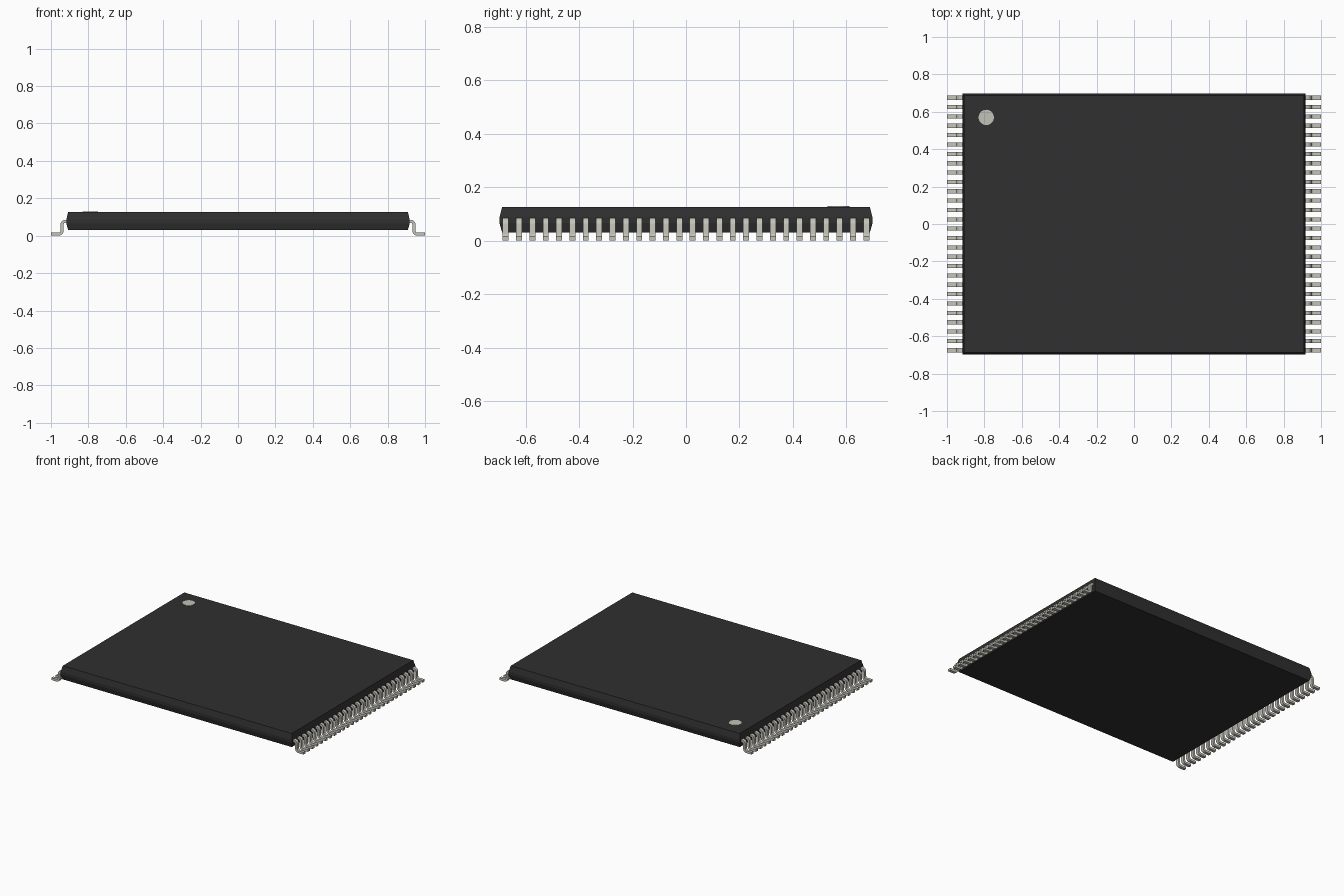
import bpy, bmesh, math
from mathutils import Vector

cube = bpy.data.objects.get("Cube")
if cube:
    bpy.data.objects.remove(cube, do_unlink=True)


def material(name, rgb):
    m = bpy.data.materials.new(name)
    m.use_nodes = True
    m.diffuse_color = (*rgb, 1)
    m.node_tree.nodes["Principled BSDF"].inputs["Base Color"].default_value = (*rgb, 1)
    return m


BLACK = material("black plastic", (0.030, 0.029, 0.029))
METAL = material("tinned metal", (0.56, 0.55, 0.49))
MARK = material("marker grey", (0.55, 0.54, 0.48))


def make_object(name, bm, mat):
    bmesh.ops.recalc_face_normals(bm, faces=bm.faces[:])
    mesh = bpy.data.meshes.new(name)
    bm.to_mesh(mesh)
    bm.free()
    mesh.materials.append(mat)
    obj = bpy.data.objects.new(name, mesh)
    bpy.context.collection.objects.link(obj)
    return obj


def loft(rings):
    """Closed solid through a list of equal-length point rings."""
    bm = bmesh.new()
    loops = [[bm.verts.new(p) for p in ring] for ring in rings]
    n = len(loops[0])
    for a, b in zip(loops, loops[1:]):
        for i in range(n):
            j = (i + 1) % n
            bm.faces.new((a[i], a[j], b[j], b[i]))
    bm.faces.new(loops[0])
    bm.faces.new(loops[-1])
    return bm


# Moulded package: drafted top and bottom halves meeting at a straight waist
def rectangle(hx, hy, z):
    return [(-hx, -hy, z), (hx, -hy, z), (hx, hy, z), (-hx, hy, z)]


make_object("package_body", loft([
    rectangle(0.908, 0.688, 0.030),
    rectangle(0.918, 0.698, 0.066),
    rectangle(0.918, 0.698, 0.086),
    rectangle(0.908, 0.688, 0.127)]), BLACK)

# Pin one marker: thin disc on the top face
bm = bmesh.new()
bmesh.ops.create_cone(bm, cap_ends=True, segments=32, radius1=0.041,
                      radius2=0.041, depth=0.004)
bmesh.ops.translate(bm, verts=bm.verts, vec=(-0.79, 0.57, 0.127))
make_object("pin_one_marker", bm, MARK)

# Gull-wing lead: centreline with two rounded bends, as (x, z, direction)
PINS, PITCH, WIDTH, THICK = 28, 0.05, 0.022, 0.016
UP_Z, LEG_X, BEND, STEPS = 0.077, 0.941, 0.018, 5
path = [(0.90, UP_Z, 0)]
for i in range(STEPS + 1):
    a = math.pi / 2 * i / STEPS
    path.append((LEG_X - BEND + BEND * math.sin(a),
                 UP_Z - BEND + BEND * math.cos(a), -a))
for i in range(STEPS + 1):
    a = math.pi / 2 * (1 - i / STEPS)
    path.append((LEG_X + BEND - BEND * math.sin(a),
                 THICK / 2 + BEND - BEND * math.cos(a), -a))
path.append((1.0, THICK / 2, 0))

first_y = -PITCH * (PINS - 1) / 2
rings = []
for x, z, angle in path:
    normal = Vector((-math.sin(angle), 0, math.cos(angle))) * THICK / 2
    side = Vector((0, WIDTH / 2, 0))
    centre = Vector((x, first_y, z))
    rings.append([centre - side - normal, centre + side - normal,
                  centre + side + normal, centre - side + normal])
leads = make_object("leads", loft(rings), METAL)

bpy.ops.object.select_all(action='DESELECT')
leads.select_set(True)
bpy.context.view_layer.objects.active = leads
bpy.ops.object.shade_smooth_by_angle(angle=math.radians(30))

# Repeat the lead along the side and mirror the row to the other side
row = leads.modifiers.new("row", 'ARRAY')
row.count = PINS
row.use_relative_offset = False
row.use_constant_offset = True
row.constant_offset_displace = (0, PITCH, 0)
leads.modifiers.new("other_side", 'MIRROR').use_axis = (True, False, False)
